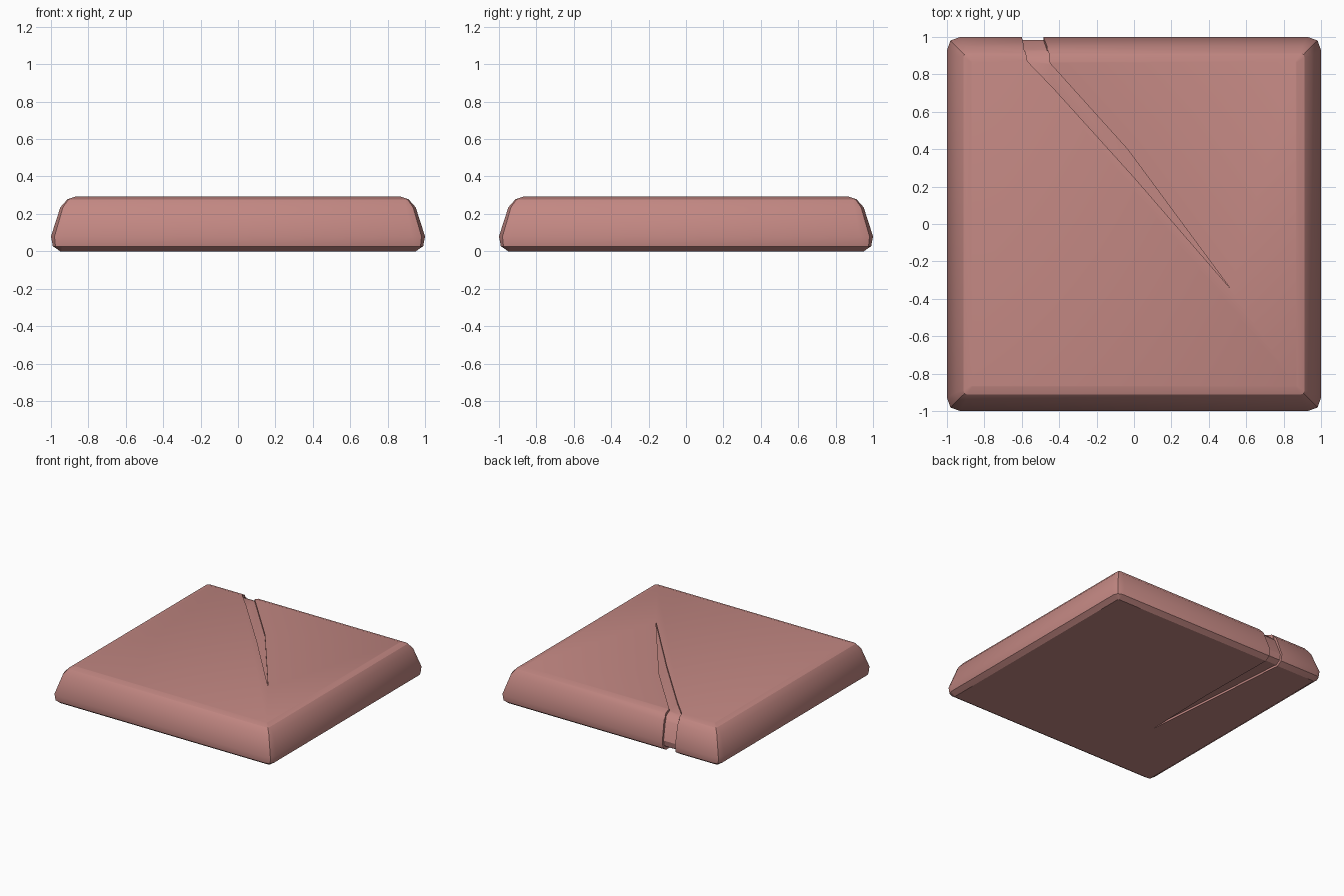
import bpy, bmesh

if "Cube" in bpy.data.objects:
    bpy.data.objects.remove(bpy.data.objects["Cube"])

clay = bpy.data.materials.new("dusty_clay")
clay.diffuse_color = (0.54, 0.243, 0.224, 1)
clay.use_nodes = True
clay.node_tree.nodes["Principled BSDF"].inputs["Base Color"].default_value = clay.diffuse_color

# Side profile: half width, height, corner cut, corner midpoint inset
PROFILE = [(0.95, 0.0, 0.006, 0.002), (0.99, 0.027, 0.05, 0.014),
           (1.0, 0.08, 0.07, 0.019), (0.95, 0.235, 0.05, 0.014),
           (0.912, 0.278, 0.02, 0.006), (0.87, 0.292, 0.006, 0.002)]
DEPTH = 0.017  # crack depth


def finish(name, bm):
    bmesh.ops.recalc_face_normals(bm, faces=bm.faces)
    me = bpy.data.meshes.new(name)
    bm.to_mesh(me)
    bm.free()
    me.materials.append(clay)
    ob = bpy.data.objects.new(name, me)
    bpy.context.collection.objects.link(ob)
    return ob


def slab(name, inset):
    bm = bmesh.new()
    rings = []
    for h, z, c, m in PROFILE:
        h -= inset
        z = inset + z * (0.292 - 2 * inset) / 0.292
        corner = [(h, h - c), (h - m, h - m), (h - c, h)]
        ring = []
        for _ in range(4):
            ring += [bm.verts.new((x, y, z)) for x, y in corner]
            corner = [(-y, x) for x, y in corner]
        rings.append(ring)
    for a, b in zip(rings, rings[1:]):
        for i in range(12):
            j = (i + 1) % 12
            bm.faces.new((a[i], a[j], b[j], b[i]))
    bm.faces.new(rings[0])
    bm.faces.new(rings[-1])
    return finish(name, bm)


def prism(name, pts, lo, hi, axis):
    """Extrude an outline along z (outline is x, y) or y (outline is x, z)."""
    bm = bmesh.new()
    ends = [[bm.verts.new((u, v, t) if axis == 'z' else (u, t, v)) for u, v in pts]
            for t in (lo, hi)]
    n = len(pts)
    for e in ends:
        bm.faces.new(e)
    for i in range(n):
        j = (i + 1) % n
        bm.faces.new((ends[0][i], ends[0][j], ends[1][j], ends[1][i]))
    return finish(name, bm)


def combine(target, other, op):
    mod = target.modifiers.new(op.lower(), 'BOOLEAN')
    mod.operation = op
    mod.solver = 'EXACT'
    mod.object = other
    bpy.context.view_layer.objects.active = target
    bpy.ops.object.modifier_apply(modifier=mod.name)
    bpy.data.objects.remove(other)


tile = slab("cracked_tile", 0)
core = slab("crack_floor", DEPTH)

# Crack wedges on the top, underside and back
top_crack = prism("top_crack", [(-0.58, 0.925), (-0.57, 0.87), (-0.43, 0.725), (0.0, 0.25),
                                (0.515, -0.345), (-0.035, 0.40), (-0.45, 0.86),
                                (-0.457, 0.925)], 0.15, 0.4, 'z')
under_crack = prism("under_crack", [(-0.60, 0.96), (-0.56, 0.45), (-0.49, -0.36),
                                    (-0.475, 0.26), (-0.485, 0.96)], -0.1, 0.13, 'z')
back_crack = prism("back_crack", [(-0.60, -0.1), (-0.60, 0.08), (-0.588, 0.235), (-0.579, 0.4),
                                  (-0.456, 0.4), (-0.465, 0.235), (-0.485, 0.08),
                                  (-0.485, -0.1)], 0.921, 1.2, 'y')
for cutter in (top_crack, under_crack, back_crack):
    combine(tile, cutter, 'DIFFERENCE')
combine(tile, core, 'UNION')

bpy.ops.object.select_all(action='DESELECT')
tile.select_set(True)
bpy.context.view_layer.objects.active = tile
bpy.ops.object.shade_smooth_by_angle(angle=0.5)
